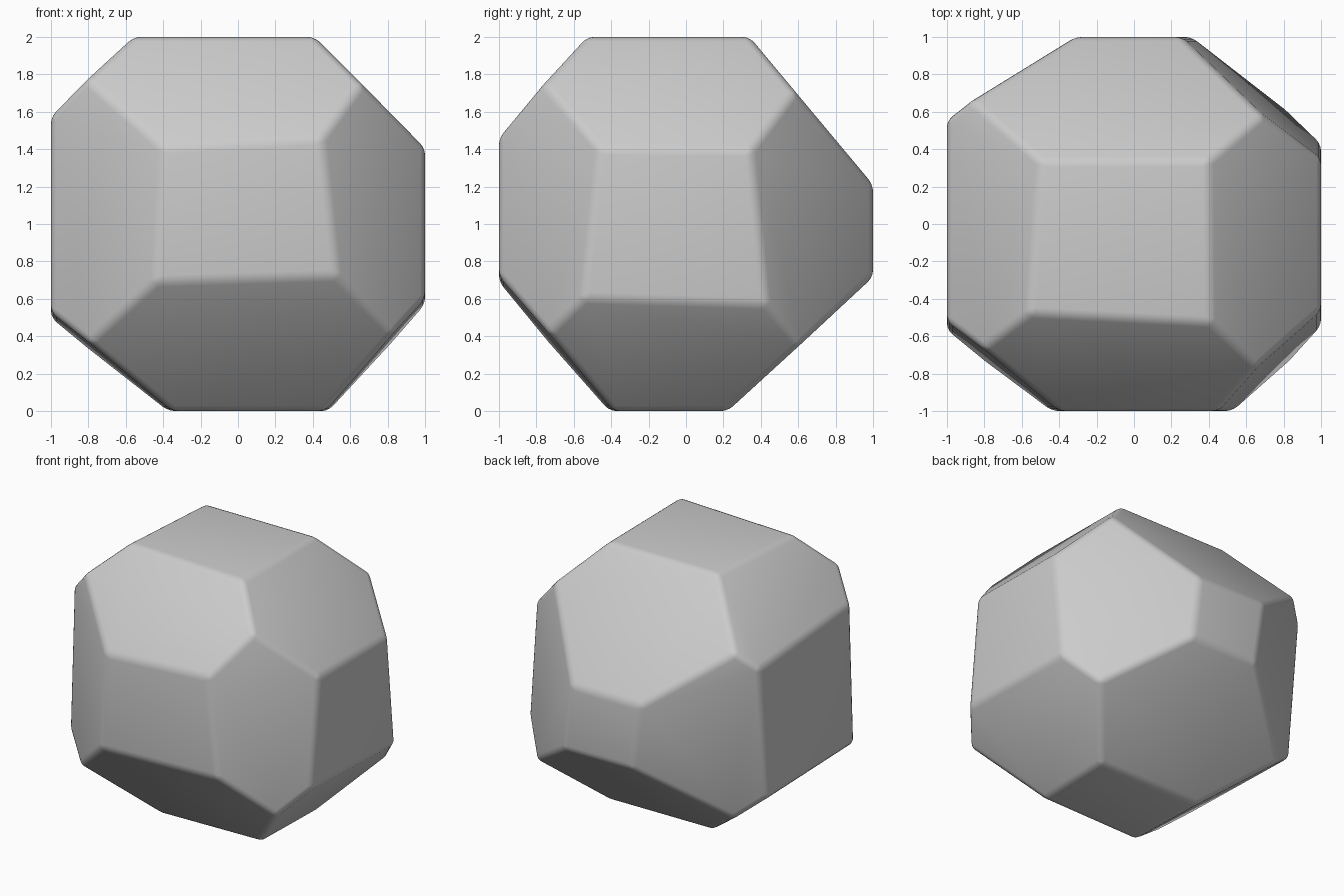
import bpy, bmesh
from mathutils import Vector

if "Cube" in bpy.data.objects:
    bpy.data.objects.remove(bpy.data.objects["Cube"])

# Facet planes that chip the twelve edges of the block (three points on each)
CUTS = [
    ((0.41, -0.53, 2), (-0.56, -0.48, 2), (0, -1, 1.434)),              # front top
    ((0.335, -0.6, 2 - 0.0), (0.0, 0.335, 2), (0, 1, 1.21)),            # back top
    ((0.41, -0.53, 2), (0.40, 0.34, 2), (1, 0, 1.40)),                  # right top
    ((-0.56, -0.48, 2), (-0.50, 0.34, 2), (-1, 0, 1.538)),              # left top
    ((0.45, -1, 1.46), (0.53, -1, 0.72), (1, -0.505, 1.0)),             # front right
    ((-0.40, -1, 1.41), (-0.44, -1, 0.69), (-1, -0.545, 1.05)),         # front left
    ((0.254, 1, 1.21), (0.312, 1, 0.716), (1, 0.39, 0.985)),            # back right
    ((-0.318, 1, 1.21), (-0.244, 1, 0.72), (-1, 0.505, 1.0)),           # back left
    ((0.53, -1, 0.72), (-0.44, -1, 0.69), (0.05, -0.40, 0)),            # front bottom
    ((0.312, 1, 0.716), (-0.244, 1, 0.72), (0.07, 0.22, 0)),            # back bottom
    ((1, 0.44, 0.57), (1, -0.55, 0.60), (0.475, -0.1, 0)),              # right bottom
    ((-1, 0.45, 0.498), (-1, -0.585, 0.527), (-0.365, -0.06, 0)),       # left bottom
]
CUTS[1] = ((-0.5, 0.34, 2), (0.4, 0.34, 2), (0, 1, 1.21))
CENTRE = Vector((0, 0, 1))

# Block
bm = bmesh.new()
bmesh.ops.create_cube(bm, size=2)
bmesh.ops.translate(bm, verts=bm.verts, vec=CENTRE)

# Chip each edge and close the cut
for pts in CUTS:
    a, b, c = map(Vector, pts)
    n = (b - a).cross(c - a).normalized()
    if n.dot(a - CENTRE) < 0:
        n = -n
    geom = bm.verts[:] + bm.edges[:] + bm.faces[:]
    cut = bmesh.ops.bisect_plane(bm, geom=geom, dist=1e-5, plane_co=a,
                                 plane_no=n, clear_outer=True)
    rim = [g for g in cut["geom_cut"] if isinstance(g, bmesh.types.BMEdge)]
    bmesh.ops.edgeloop_fill(bm, edges=rim)
bmesh.ops.remove_doubles(bm, verts=bm.verts, dist=0.01)
bmesh.ops.recalc_face_normals(bm, faces=bm.faces)

# Worn, rounded edges
bmesh.ops.bevel(bm, geom=bm.edges[:], offset=0.035, offset_type='OFFSET',
                segments=3, profile=0.5, affect='EDGES', clamp_overlap=True)

mesh = bpy.data.meshes.new("boulder")
bm.to_mesh(mesh)
bm.free()
rock = bpy.data.objects.new("boulder", mesh)
bpy.context.collection.objects.link(rock)
for p in mesh.polygons:
    p.use_smooth = True
